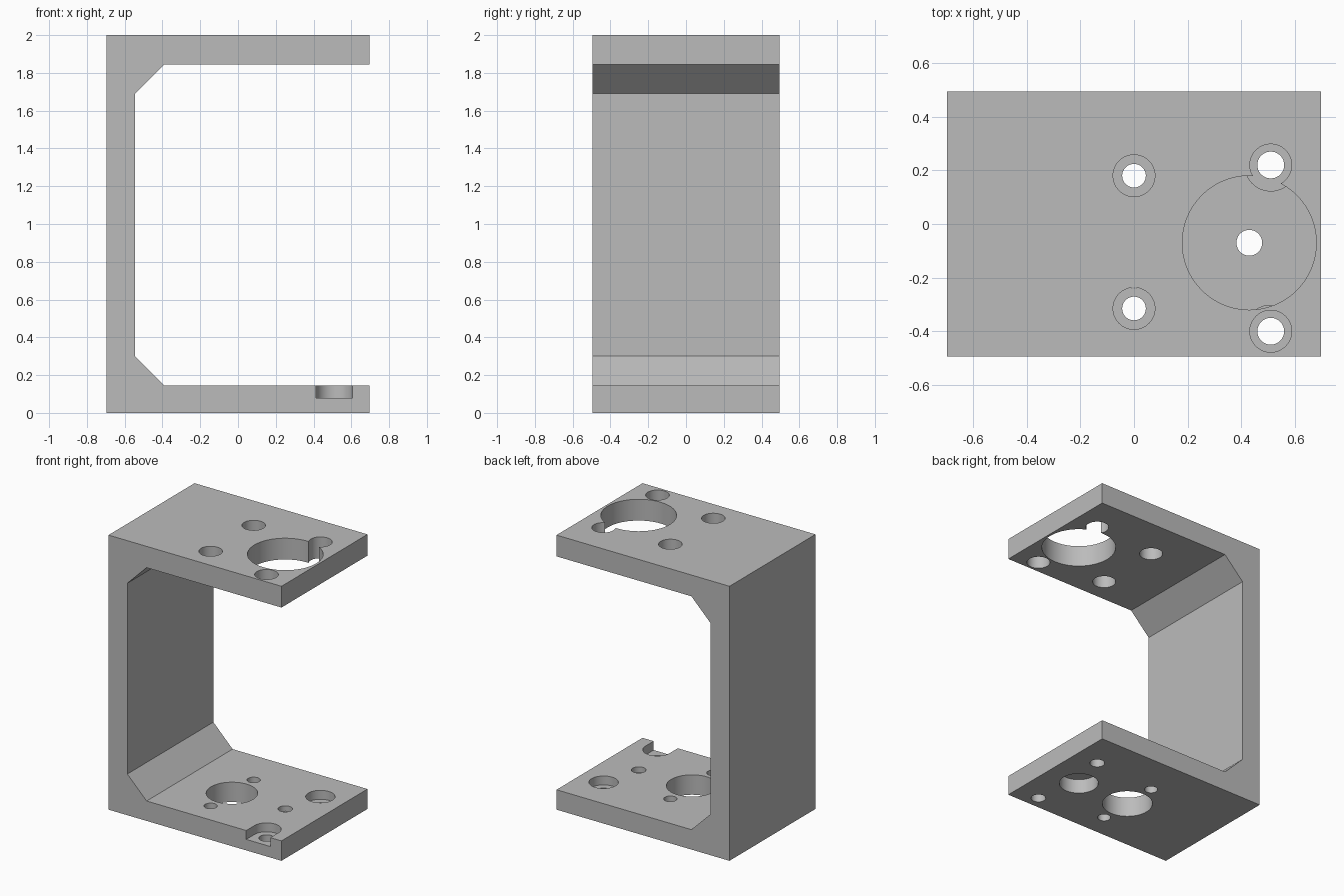
import bpy, bmesh, math
from mathutils import Matrix

cube = bpy.data.objects.get("Cube")
if cube:
    bpy.data.objects.remove(cube, do_unlink=True)

# Main dimensions
X, Y, H = 0.697, 0.495, 2.0
FLOOR, CEIL, WALL = 0.145, 1.845, -0.545
CHAMFER = 0.155

grey = bpy.data.materials.new("plain grey")
grey.use_nodes = True
colour = (0.5, 0.5, 0.5, 1)
grey.diffuse_color = colour
grey.node_tree.nodes["Principled BSDF"].inputs["Base Color"].default_value = colour


def prism(name, outline, start, depth, matrix=Matrix()):
    """Extrude an outline from start by depth along its local z."""
    bm = bmesh.new()
    face = bm.faces.new([bm.verts.new((a, b, start)) for a, b in outline])
    new = bmesh.ops.extrude_face_region(bm, geom=[face])["geom"]
    top = [v for v in new if isinstance(v, bmesh.types.BMVert)]
    bmesh.ops.translate(bm, verts=top, vec=(0, 0, depth))
    bmesh.ops.recalc_face_normals(bm, faces=bm.faces)
    bm.transform(matrix)
    mesh = bpy.data.meshes.new(name)
    bm.to_mesh(mesh)
    bm.free()
    mesh.materials.append(grey)
    obj = bpy.data.objects.new(name, mesh)
    bpy.context.collection.objects.link(obj)
    return obj


def arc(x, y, r, sweep=math.tau, steps=64):
    count = steps if sweep == math.tau else steps + 1
    return [(x + r * math.cos(sweep * i / steps), y + r * math.sin(sweep * i / steps))
            for i in range(count)]


# C-shaped bracket with chamfered inner corners, extruded along y
profile = [(-X, 0), (X, 0), (X, FLOOR), (WALL + CHAMFER, FLOOR),
           (WALL, FLOOR + CHAMFER), (WALL, CEIL - CHAMFER),
           (WALL + CHAMFER, CEIL), (X, CEIL), (X, H), (-X, H)]
bracket = prism("bracket", profile, -Y, 2 * Y, Matrix.Rotation(math.pi / 2, 4, 'X'))
bpy.context.view_layer.objects.active = bracket
bracket.select_set(True)


def cut(outline, low, high):
    cutter = prism("cutter", outline, low, high - low)
    cutter.hide_render = True
    mod = bracket.modifiers.new("cut", 'BOOLEAN')
    mod.operation = 'DIFFERENCE'
    mod.solver = 'EXACT'
    mod.object = cutter
    bpy.ops.object.modifier_apply(modifier=mod.name)
    bpy.data.objects.remove(cutter, do_unlink=True)


# Hole centres shared by both plates
MID = -0.07
SHAFT = (0.43, MID)
inner_holes = [(0, 0.18), (0, -0.315)]
outer_holes = [(0.51, 0.22), (0.51, -0.40)]
BELOW, GAP, ABOVE = -0.1, 0.6, 2.1

# Top plate: large opening and four access holes
cut(arc(*SHAFT, 0.25), GAP + 1, ABOVE)
for x, y in inner_holes + outer_holes:
    cut(arc(x, y, 0.078), GAP + 1, ABOVE)

# Bottom plate: centre opening, screw holes and shaft hole
cut(arc(0, MID, 0.17), BELOW, GAP)
for x, y in inner_holes:
    cut(arc(x, y, 0.044), BELOW, GAP)
for x, y in outer_holes:
    cut(arc(x, y, 0.05), BELOW, GAP)
cut(arc(*SHAFT, 0.048), BELOW, GAP)

# Recess under the shaft hole
cut(arc(*SHAFT, 0.132), BELOW, 0.105)

# Screw head recesses, the front one open to the edge
SEAT, R = 0.08, 0.097
(bx, by), (fx, fy) = outer_holes
cut(arc(bx, by, R), SEAT, GAP)
cut(arc(fx, fy, R, math.pi, 32) + [(fx - R, -Y - 0.1), (fx + R, -Y - 0.1)], SEAT, GAP)

bpy.ops.object.shade_smooth_by_angle(angle=math.radians(30))
